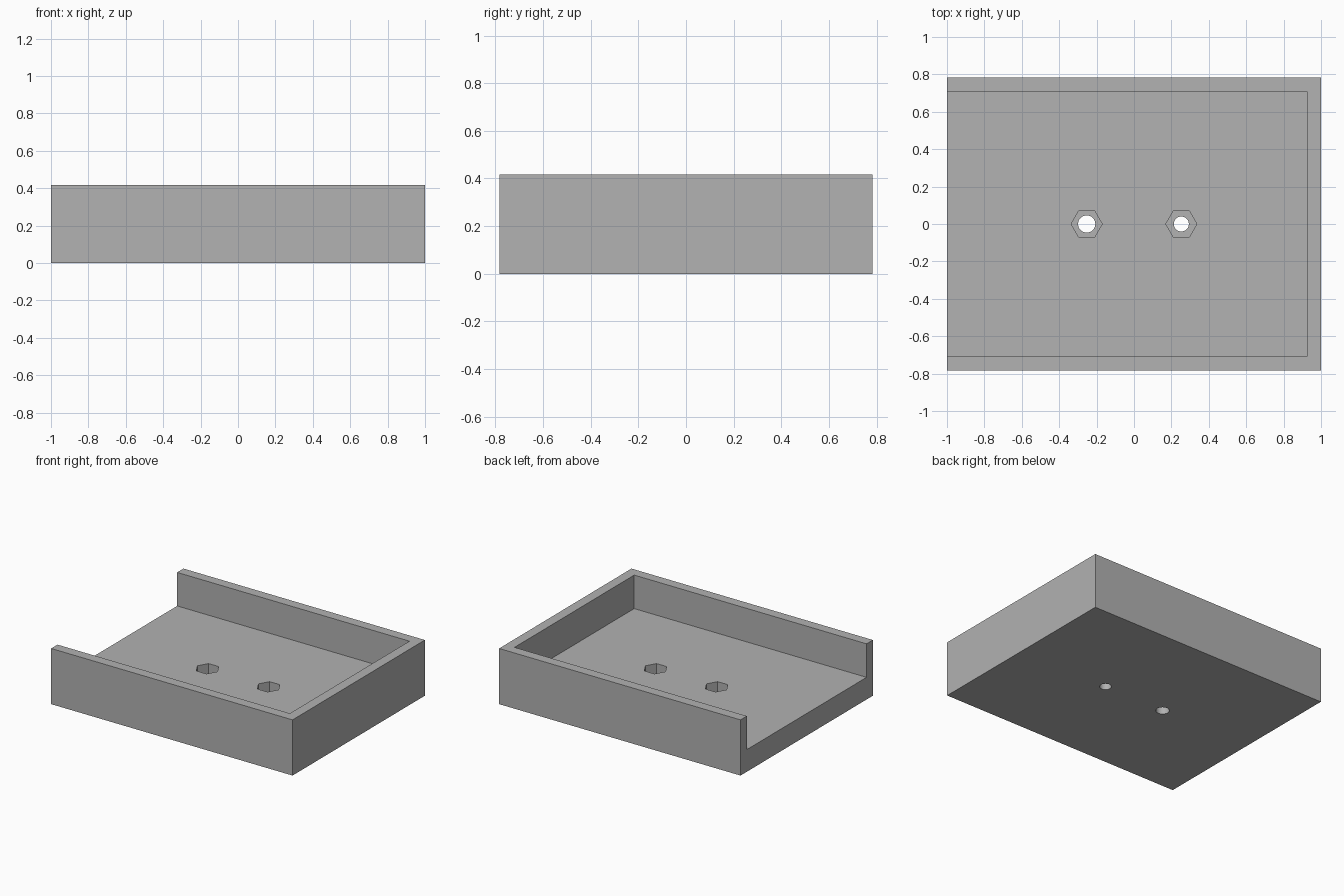
import bpy
import math

cube = bpy.data.objects.get("Cube")
if cube:
    bpy.data.objects.remove(cube, do_unlink=True)

LENGTH, WIDTH, HEIGHT = 2.0, 1.566, 0.417
WALL, FLOOR = 0.075, 0.166
POCKET_DEPTH = 0.1

grey = bpy.data.materials.new("plain grey")
grey.use_nodes = True
grey.diffuse_color = (0.445, 0.445, 0.445, 1)
grey.node_tree.nodes["Principled BSDF"].inputs["Base Color"].default_value = grey.diffuse_color


def box(name, x0, x1, half_y, z0, z1):
    bpy.ops.mesh.primitive_cube_add(size=1, location=((x0 + x1) / 2, 0, (z0 + z1) / 2))
    ob = bpy.context.object
    ob.name = name
    ob.scale = (x1 - x0, 2 * half_y, z1 - z0)
    bpy.ops.object.transform_apply(location=True, rotation=True, scale=True)
    ob.data.materials.append(grey)
    return ob


def prism(name, sides, radius, x, z0, z1):
    bpy.ops.mesh.primitive_cylinder_add(
        vertices=sides, radius=radius, depth=z1 - z0,
        location=(x, 0, (z0 + z1) / 2), rotation=(0, 0, math.pi / 2))
    ob = bpy.context.object
    ob.name = name
    ob.data.materials.append(grey)
    return ob


def cut(target, cutter):
    mod = target.modifiers.new("cut", 'BOOLEAN')
    mod.operation = 'DIFFERENCE'
    mod.solver = 'EXACT'
    mod.object = cutter
    bpy.context.view_layer.objects.active = target
    bpy.ops.object.modifier_apply(modifier=mod.name)
    bpy.data.objects.remove(cutter, do_unlink=True)


# Solid block, hollowed out and left open at one end
tray = box("open_ended_tray", -LENGTH / 2, LENGTH / 2, WIDTH / 2, 0, HEIGHT)
cut(tray, box("cavity_cutter", -LENGTH, LENGTH / 2 - WALL, WIDTH / 2 - WALL, FLOOR, 1))

# Hexagonal nut pockets with round bolt holes through the floor
for x, hole_radius in ((-0.253, 0.046), (0.253, 0.04)):
    cut(tray, prism("nut_pocket_cutter", 6, 0.083, x, FLOOR - POCKET_DEPTH, 0.3))
    cut(tray, prism("bolt_hole_cutter", 48, hole_radius, x, -0.1, 0.3))

# Smooth hole walls, crisp edges elsewhere
bpy.ops.object.select_all(action='DESELECT')
tray.select_set(True)
bpy.context.view_layer.objects.active = tray
bpy.ops.object.shade_smooth_by_angle(angle=math.radians(30))
